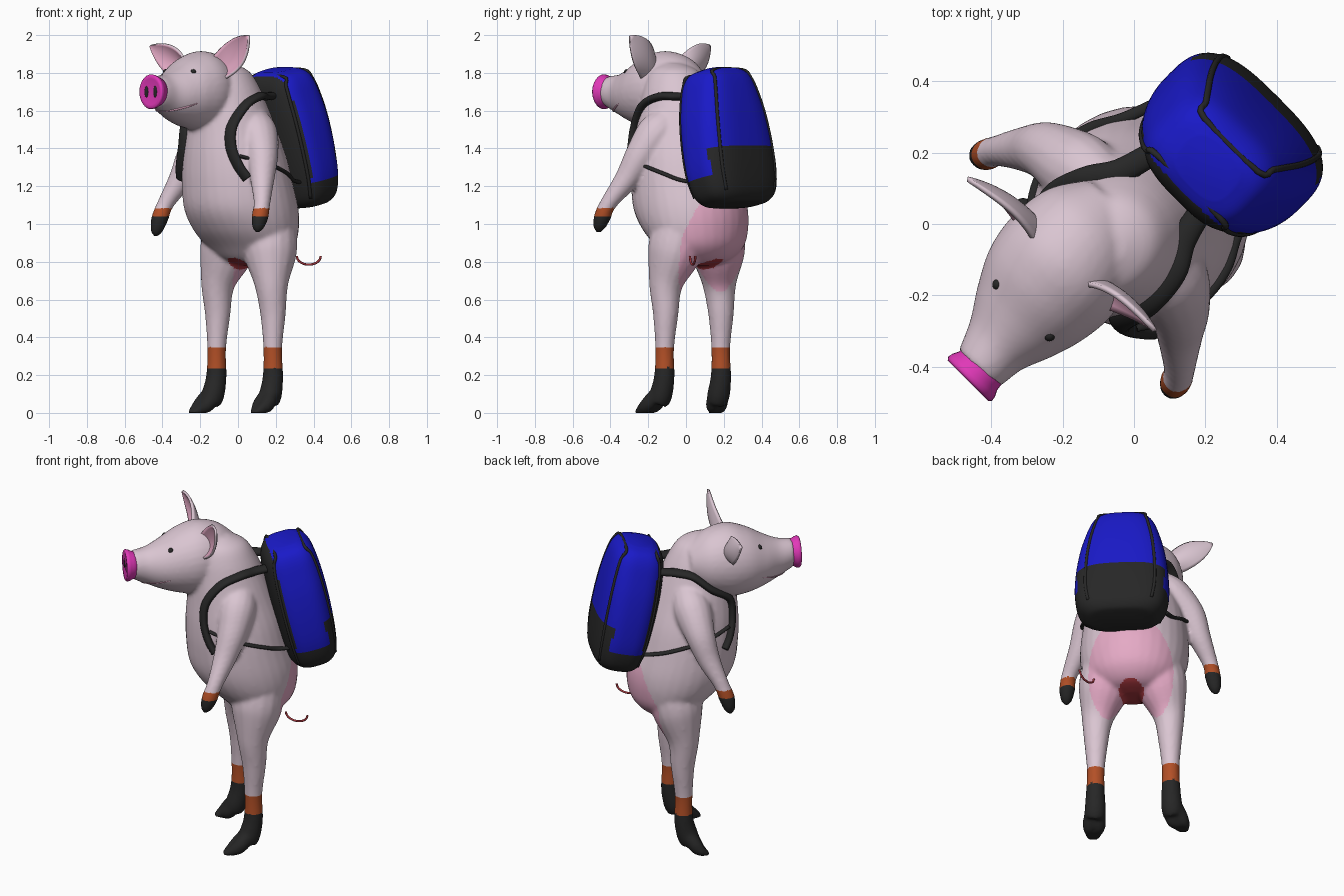
import bpy, bmesh, math
from mathutils import Vector, Matrix
from mathutils.bvhtree import BVHTree

if "Cube" in bpy.data.objects:
    bpy.data.objects.remove(bpy.data.objects["Cube"])

COLORS = dict(skin=(.70, .56, .64), rosy=(.78, .40, .56), red=(.40, .04, .05), orange=(.45, .08, .02),
              black=(.02, .02, .02), magenta=(.75, .04, .48), blue=(.01, .01, .58))
MATS = {}
for key, c in COLORS.items():
    MATS[key] = bpy.data.materials.new(key)
    MATS[key].diffuse_color = (*c, 1)


def smooth(pts, k=6):
    """Catmull-Rom through tuples of any length."""
    out, n = [], len(pts)
    for i in range(n - 1):
        p = [pts[max(i - 1, 0)], pts[i], pts[i + 1], pts[min(i + 2, n - 1)]]
        for j in range(k):
            t = j / k
            out.append(tuple(.5 * (2 * b + (c - a) * t + (2 * a - 5 * b + 4 * c - d) * t * t
                             + (3 * b - a - 3 * c + d) * t ** 3) for a, b, c, d in zip(*p)))
    return out + [tuple(pts[-1])]


def loft(bm, rings, n=24, power=2.0):
    """Skin rings of (centre, x-vector, y-vector); power > 2 gives boxy sections."""
    rows = []
    for c, X, Y in rings:
        row = []
        for i in range(n):
            a = 2 * math.pi * i / n
            ca, sa = math.cos(a), math.sin(a)
            e = 2 / power
            row.append(bm.verts.new(c + X * math.copysign(abs(ca) ** e, ca) + Y * math.copysign(abs(sa) ** e, sa)))
        rows.append(row)
    for r, s in zip(rows, rows[1:]):
        for i in range(n):
            bm.faces.new((r[i], r[(i + 1) % n], s[(i + 1) % n], s[i]))
    bm.faces.new(rows[0])
    bm.faces.new(rows[-1])


def tube(bm, pts, ref=(1, 0, 0), flat=1.0, n=16, k=6):
    p = smooth(pts, k)
    rings = []
    for i, q in enumerate(p):
        d = (Vector(p[min(i + 1, len(p) - 1)][:3]) - Vector(p[max(i - 1, 0)][:3])).normalized()
        a = Vector(ref)
        a = (a - d * a.dot(d)).normalized()
        rings.append((Vector(q[:3]), a * q[3], d.cross(a) * q[3] * flat))
    loft(bm, rings, n)


def make(name, bm, paint):
    """Finish a part; paint is a colour name or a function of face centre."""
    bmesh.ops.recalc_face_normals(bm, faces=bm.faces)
    names = []
    for f in bm.faces:
        key = paint if isinstance(paint, str) else paint(f.calc_center_median())
        if key not in names:
            names.append(key)
        f.material_index = names.index(key)
        f.smooth = True
    me = bpy.data.meshes.new(name)
    bm.to_mesh(me)
    for key in names:
        me.materials.append(MATS[key])
    ob = bpy.data.objects.new(name, me)
    bpy.context.collection.objects.link(ob)
    return ob


# Skin: torso, head, limbs, merged into one surface (built facing -y, turned at the end)
bm = bmesh.new()
torso = [(.78, .10, .06, .05), (.81, .105, .17, .14), (.88, .10, .25, .21), (.97, .065, .29, .268), (1.08, .03, .305, .3),
         (1.22, .0, .297, .29), (1.36, -.02, .276, .272), (1.5, -.042, .237, .24), (1.62, -.062, .2, .212),
         (1.73, -.08, .165, .178), (1.81, -.095, .12, .135), (1.85, -.11, .05, .06)]
loft(bm, [(Vector((-.005, y, z)), Vector((rx, 0, 0)), Vector((0, ry, 0))) for z, y, rx, ry in smooth(torso)], 32)
bmesh.ops.recalc_face_normals(bm, faces=bm.faces)
torso_tree = BVHTree.FromBMesh(bm)
head = [(-.075, -.0, 1.71, .1, .1), (-.07, -.1, 1.71, .17, .178), (-.06, -.22, 1.706, .197, .21), (-.055, -.33, 1.697, .184, .188),
        (-.045, -.43, 1.685, .144, .145), (-.035, -.51, 1.685, .102, .11), (-.025, -.57, 1.695, .084, .09), (-.022, -.6, 1.7, .075, .08)]
loft(bm, [(Vector((x, y, z)), Vector((rx, 0, 0)), Vector((0, 0, rz))) for x, y, z, rx, rz in smooth(head)], 32)
tube(bm, [(.10, .0, 1.56, .08), (.18, -.035, 1.48, .107), (.255, -.075, 1.37, .087), (.312, -.13, 1.24, .065),
          (.38, -.2, 1.11, .044), (.395, -.23, 1.04, .045), (.4, -.25, .985, .033), (.4, -.255, .955, .012)])
tube(bm, [(-.12, .02, 1.56, .08), (-.21, -.0, 1.48, .107), (-.31, -.025, 1.37, .085), (-.362, -.065, 1.24, .065),
          (-.415, -.125, 1.11, .044), (-.43, -.155, 1.03, .045), (-.44, -.17, .965, .033), (-.44, -.175, .935, .012)])
for s, toe_y, out in ((1, 0, 0), (-1, .04, .03)):
    tube(bm, [(s * .13, .095, .98, .15), (s * .165, .075, .84, .142), (s * .2, .05, .68, .09), (s * .207, .055, .52, .067),
              (s * .21, .05, .34, .05), (s * .212, .05, .2, .054), (s * .215, .03, .11, .06), (s * .22, .01, .07, .055)])
    for e in (-1, 1):
        tube(bm, [(s * .215 + e * .01, .04, .13, .04), (s * (.225 + out / 2) + e * .026, -.03 + toe_y / 2, .06, .04),
                  (s * (.235 + out) + e * .02, -.085 + toe_y, .03, .025), (s * (.24 + out) + e * .012, -.125 + toe_y, .012, .01)])
bmesh.ops.recalc_face_normals(bm, faces=bm.faces)
raw = make("skin_blank", bm, "skin")
mod = raw.modifiers.new("merge", 'REMESH')
mod.mode, mod.voxel_size = 'VOXEL', .011
mod = raw.modifiers.new("soften", 'SMOOTH')
mod.factor, mod.iterations = .5, 6
merged = bpy.data.meshes.new_from_object(raw.evaluated_get(bpy.context.evaluated_depsgraph_get()))
bpy.data.objects.remove(raw)
bm = bmesh.new()
bm.from_mesh(merged)
for v in bm.verts:
    v.co.z = max(v.co.z - .016 * max(0, 1 - v.co.z / .25), 0)


def skin_paint(c):
    x = abs(c.x)
    if c.z < .24 or (x > .33 and c.z < 1.04):
        return "black"
    if c.z < .35 or (x > .33 and c.z < 1.085):
        return "orange"
    if (c.x / .08) ** 2 + ((c.y - .1) / .16) ** 2 + ((c.z - .8) / .06) ** 2 < 1:
        return "red"
    if c.y > .03 and (c.x / .24) ** 2 + ((c.y - .22) / .2) ** 2 + ((c.z - .85) / .38) ** 2 < 1:
        return "rosy"
    return "skin"


make("pig_skin", bm, skin_paint)
skin_tree = BVHTree.FromBMesh(bm)


def snap(p, lift=.005, tree=skin_tree):
    loc, nor, _, _ = tree.find_nearest(Vector(p[:3]))
    return (*(loc + nor * lift), *p[3:])


# Snout disc and nostrils
bm = bmesh.new()
loft(bm, [(Vector((-.018, y, 1.7)), Vector((r * .95, 0, 0)), Vector((0, 0, r))) for y, r in
          ((-.575, .076), (-.6, .08), (-.617, .089), (-.632, .092), (-.64, .085), (-.637, .07), (-.634, .01))], 32)
make("snout", bm, "magenta")
bm = bmesh.new()
for e in (-1, 1):
    m = Matrix.Translation((-.018 + e * .033, -.634, 1.7)) @ Matrix.Diagonal((.014, .006, .032, 1))
    bmesh.ops.create_uvsphere(bm, u_segments=16, v_segments=10, radius=1, matrix=m)
make("nostrils", bm, "black")

# Eyes and mouth line
bm = bmesh.new()
for x in (-.15, .055):
    p = snap((x, -.39, 1.805), -.008)
    bmesh.ops.create_uvsphere(bm, u_segments=16, v_segments=10, radius=.016, matrix=Matrix.Translation(p))
make("eyes", bm, "black")
bm = bmesh.new()
mouth = [(-.19, -.40, 1.64, .003), (-.13, -.48, 1.61, .006), (-.035, -.55, 1.60, .006), (.06, -.48, 1.61, .006), (.1, -.40, 1.64, .003)]
tube(bm, [snap(p, -.002) for p in smooth(mouth, 4)], (0, 0, 1), n=8, k=2)
make("mouth", bm, "rosy")


# Ears: cupped leaf blades, rosy inside
def ear(name, base, tip, width):
    base, t = Vector(base), Vector(tip) - Vector(base)
    w = t.cross(Vector((0, 1, 0))).normalized()
    back = t.cross(w).normalized()
    if back.y < 0:
        back.negate()
    bm = bmesh.new()
    nu, nv, rows = 14, 12, []
    for i in range(nu + 1):
        u = i / nu
        half = width * (.5 + 1.1 * u) * (1 - u ** 1.7) + .002
        rows.append([bm.verts.new(base + t * u + w * (half * v) + back * (.05 * (1 - v * v) * (1 - u) + .02 * math.sin(3 * u)))
                     for v in [j / nv * 2 - 1 for j in range(nv + 1)]])
    for r, s in zip(rows, rows[1:]):
        for j in range(nv):
            bm.faces.new((r[j], r[j + 1], s[j + 1], s[j]))
    ob = make(name, bm, "rosy")
    if sum(p.normal.y for p in ob.data.polygons) > 0:
        ob.data.flip_normals()
    ob.data.materials.append(MATS["skin"])
    mod = ob.modifiers.new("thickness", 'SOLIDIFY')
    mod.thickness, mod.offset, mod.material_offset, mod.material_offset_rim = .014, -1, 1, 1


ear("left_ear", (.05, -.235, 1.805), (.25, -.18, 1.995), .105)
ear("right_ear", (-.18, -.24, 1.80), (-.415, -.25, 1.94), .095)

# Curly tail
bm = bmesh.new()
tube(bm, [(.24 + .05 * math.cos(a) * .7, .29 + .055 * math.cos(a), .83 + .045 * math.sin(a), .006)
          for a in [math.pi * (1 + i / 7) for i in range(8)]], (1, -1, 0), n=8, k=3)
make("tail_curl", bm, "red")

# Backpack: rounded boxy loft, tilted to lie along the back
place = Matrix.Translation((.035, .335, 1.46)) @ Matrix.Rotation(math.radians(12.5), 4, 'X')
bag = [(-.37, .13, .07), (-.36, .19, .105), (-.31, .24, .138), (-.2, .262, .155), (-.05, .258, .163), (.1, .238, .163),
       (.22, .208, .155), (.3, .18, .14), (.345, .145, .11), (.365, .09, .07)]
bm = bmesh.new()
loft(bm, [(Vector((0, 0, h)), Vector((a, 0, 0)), Vector((0, b, 0))) for h, a, b in smooth(bag, 5)], 64, 3.0)


def bag_paint(c):
    if c.y < -.1 or c.z < -.235 or (c.z < -.09 and c.y > .09):
        return "black"
    return "blue"


ob = make("backpack", bm, bag_paint)
ob.data.transform(place)

# Piping around the rear pocket and around the front edge of the bag
for name, f, g in (("pocket_piping", .74, .83), ("panel_piping", .85, -.72)):
    bm = bmesh.new()
    side = [(a * f, b * g, h, .009) for h, a, b in bag[2:9]]
    tube(bm, side + [(-x, y, h, r) for x, y, h, r in reversed(side)], (0, 1, 0), n=10, k=4)
    ob = make(name, bm, "black")
    ob.data.transform(place)

# Shoulder straps, laid on the skin, with thinner lower webbing
for s, name in ((1, "left_strap"), (-1, "right_strap")):
    over = [(.12, .06, 1.67), (.135, -.03, 1.66), (.15, -.12, 1.62), (.165, -.21, 1.52),
            (.18, -.235, 1.41), (.21, -.21, 1.31), (.24, -.17, 1.24)]
    under = [(.21, -.2, 1.36), (.26, -.1, 1.33), (.285, .0, 1.3), (.28, .1, 1.27), (.25, .2, 1.24)]
    bm = bmesh.new()
    pts = [(s * .1, .19, 1.68, .033)] + [snap((s * x, y, z, .036), .004) for x, y, z in over]
    tube(bm, pts, flat=.6)
    tube(bm, [snap((s * x, y, z, .016), .004, torso_tree) for x, y, z in under] + [(s * .2, .27, 1.22, .016)], flat=.6)
    make(name, bm, "black")

# Turn the whole figure to its diagonal heading
for ob in bpy.context.collection.objects:
    ob.data.transform(Matrix.Rotation(math.radians(-45), 4, 'Z'))

for m in bpy.data.materials:
    if m.users and not m.is_grease_pencil:
        m.use_nodes = True
        m.node_tree.nodes["Principled BSDF"].inputs["Base Color"].default_value = m.diffuse_color
